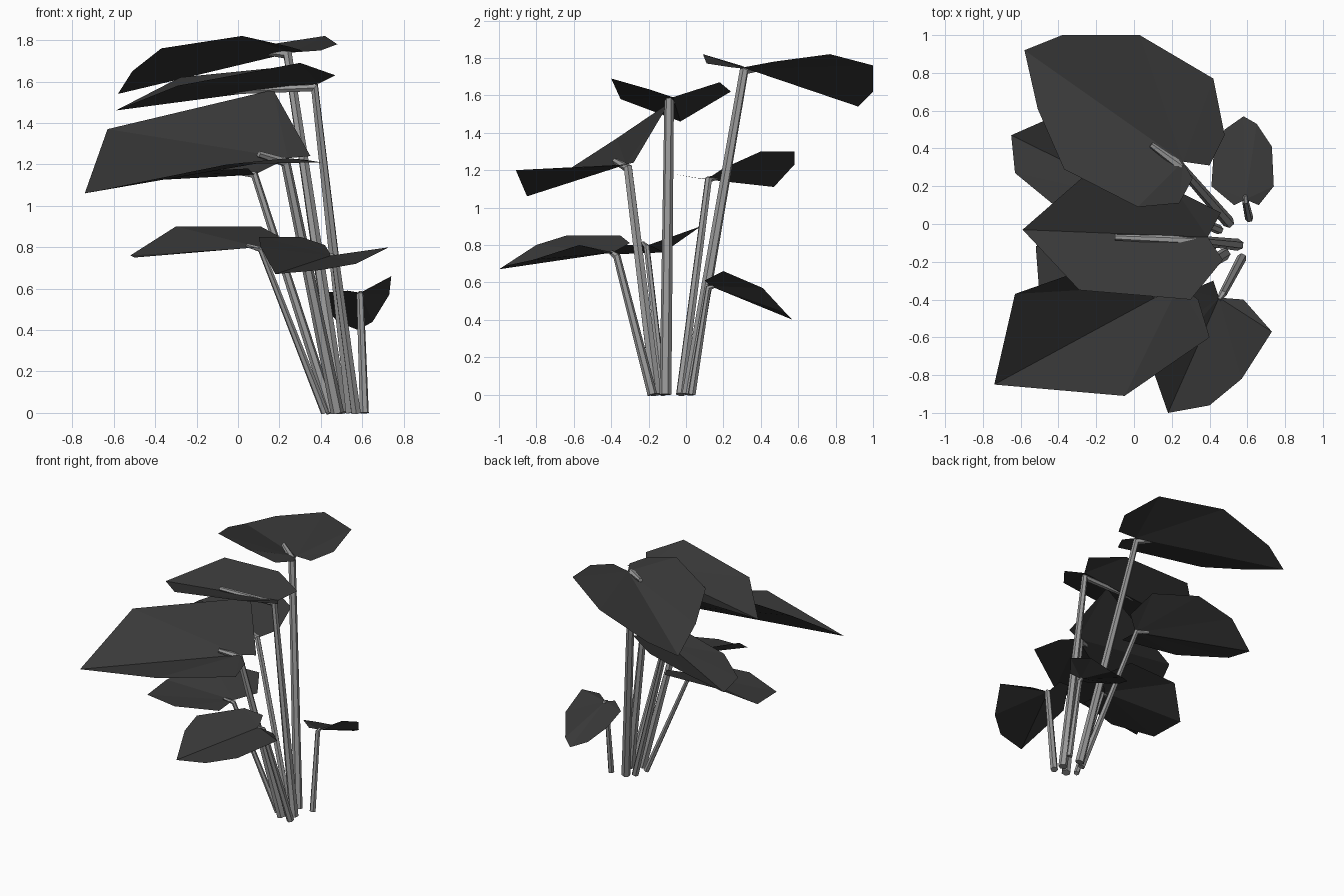
import bpy
import bmesh
from mathutils import Vector

default_cube = bpy.data.objects.get("Cube")
if default_cube:
    bpy.data.objects.remove(default_cube, do_unlink=True)


def make_material(name, grey):
    material = bpy.data.materials.new(name)
    material.use_nodes = True
    colour = (grey, grey, grey, 1)
    material.diffuse_color = colour
    material.node_tree.nodes["Principled BSDF"].inputs["Base Color"].default_value = colour
    return material


leaf_material = make_material("dark leaf grey", .04)
stem_material = make_material("pale stem grey", .32)


def finish_object(name, bm, material):
    """Turn a bmesh into a named object with one material."""
    mesh = bpy.data.meshes.new(name)
    bm.to_mesh(mesh)
    bm.free()
    mesh.materials.append(material)
    leaf_object = bpy.data.objects.new(name, mesh)
    bpy.context.collection.objects.link(leaf_object)
    return leaf_object


def build_leaf(name, notch, rim):
    """Low-poly blade: triangles fan out from the notch where the stem joins."""
    bm = bmesh.new()
    hub = bm.verts.new(notch)
    edge_verts = [bm.verts.new(point) for point in rim]
    for first, second in zip(edge_verts, edge_verts[1:]):
        bm.faces.new((hub, first, second))
    bm.normal_update()
    # Keep every blade's front side turned upwards
    if sum(face.normal.z for face in bm.faces) < 0:
        bmesh.ops.reverse_faces(bm, faces=bm.faces[:])
    finish_object(name, bm, leaf_material)


def build_stem(name, base, joint, tip, thickness=.032):
    """Six-sided stalk that bends at the joint and runs a little along the leaf."""
    curve = bpy.data.curves.new(name, "CURVE")
    curve.dimensions = "3D"
    curve.bevel_depth = thickness
    curve.bevel_resolution = 1
    curve.use_fill_caps = True
    spline = curve.splines.new("POLY")
    path = [Vector(base), Vector(joint), Vector(tip)]
    spline.points.add(len(path) - 1)
    for point, position, taper in zip(spline.points, path, (1, .8, .5)):
        point.co = (*position, 1)
        point.radius = taper
    spline.use_smooth = False
    curve.materials.append(stem_material)
    stem_object = bpy.data.objects.new(name, curve)
    bpy.context.collection.objects.link(stem_object)


# Highest leaf, spreading to the back
build_leaf("top_leaf", (.26, .33, 1.74), [
    (.31, .24, 1.75), (.24, .11, 1.77), (.02, .09, 1.82), (-.37, .29, 1.76),
    (-.51, .61, 1.65), (-.58, .92, 1.54), (-.38, 1, 1.62), (.03, 1, 1.76),
    (.42, .77, 1.82), (.48, .47, 1.78), (.4, .31, 1.75)])
build_stem("top_stem", (.5, .01, 0), (.24, .31, 1.73), (.09, .42, 1.75))

# Folded leaf over the middle
build_leaf("upper_leaf", (.39, -.07, 1.59), [
    (.47, -.19, 1.63), (.3, -.4, 1.69), (-.29, -.35, 1.58), (-.59, -.03, 1.46),
    (-.28, .24, 1.62), (.22, .18, 1.67), (.46, .06, 1.63)])
build_stem("upper_stem", (.55, -.11, 0), (.37, -.09, 1.57), (-.1, -.07, 1.55))

# Broad leaf tilted to the front
build_leaf("front_leaf", (.24, -.32, 1.23), [
    (.35, -.28, 1.24), (.17, -.09, 1.56), (-.63, -.37, 1.37), (-.74, -.85, 1.06),
    (-.05, -.91, 1.2), (.4, -.6, 1.21), (.34, -.4, 1.22)])
build_stem("front_stem", (.48, -.16, 0), (.23, -.31, 1.21), (.1, -.38, 1.25))

# Leaf below the highest one, spreading to the back
build_leaf("back_leaf", (.08, .11, 1.15), [
    (.05, -.07, 1.18), (-.35, .04, 1.16), (-.63, .27, 1.14), (-.65, .47, 1.11),
    (-.4, .58, 1.23), (-.1, .58, 1.3), (.17, .4, 1.3), (.2, .2, 1.21)])
build_stem("back_stem", (.45, -.03, 0), (.08, .12, 1.15), (0, .16, 1.16), .025)

# Low leaf in the middle
build_leaf("middle_leaf", (.1, -.2, .8), [
    (.12, -.4, .8), (-.2, -.48, .78), (-.5, -.38, .75), (-.52, -.12, .76),
    (-.3, .08, .9), (.11, .1, .9), (.22, -.08, .84)])
build_stem("middle_stem", (.42, -.12, 0), (.11, -.21, .79), (.04, -.23, .81), .02)

# Low leaf at the front
build_leaf("low_front_leaf", (.45, -.39, .76), [
    (.42, -.3, .81), (.3, -.35, .85), (.1, -.64, .85), (.11, -.8, .8),
    (.18, -1, .67), (.4, -.96, .69), (.57, -.82, .72), (.73, -.57, .8),
    (.58, -.4, .75)])
build_stem("low_front_stem", (.57, -.18, 0), (.47, -.37, .74), (.45, -.4, .76), .026)

# Smallest leaf, drooping at the back
build_leaf("small_leaf", (.59, .13, .58), [
    (.53, .1, .59), (.41, .2, .58), (.42, .35, .51), (.48, .5, .44),
    (.58, .57, .4), (.65, .53, .44), (.73, .41, .57), (.74, .2, .66),
    (.66, .1, .61)])
build_stem("small_stem", (.61, .03, 0), (.59, .12, .57), (.59, .15, .58), .022)
